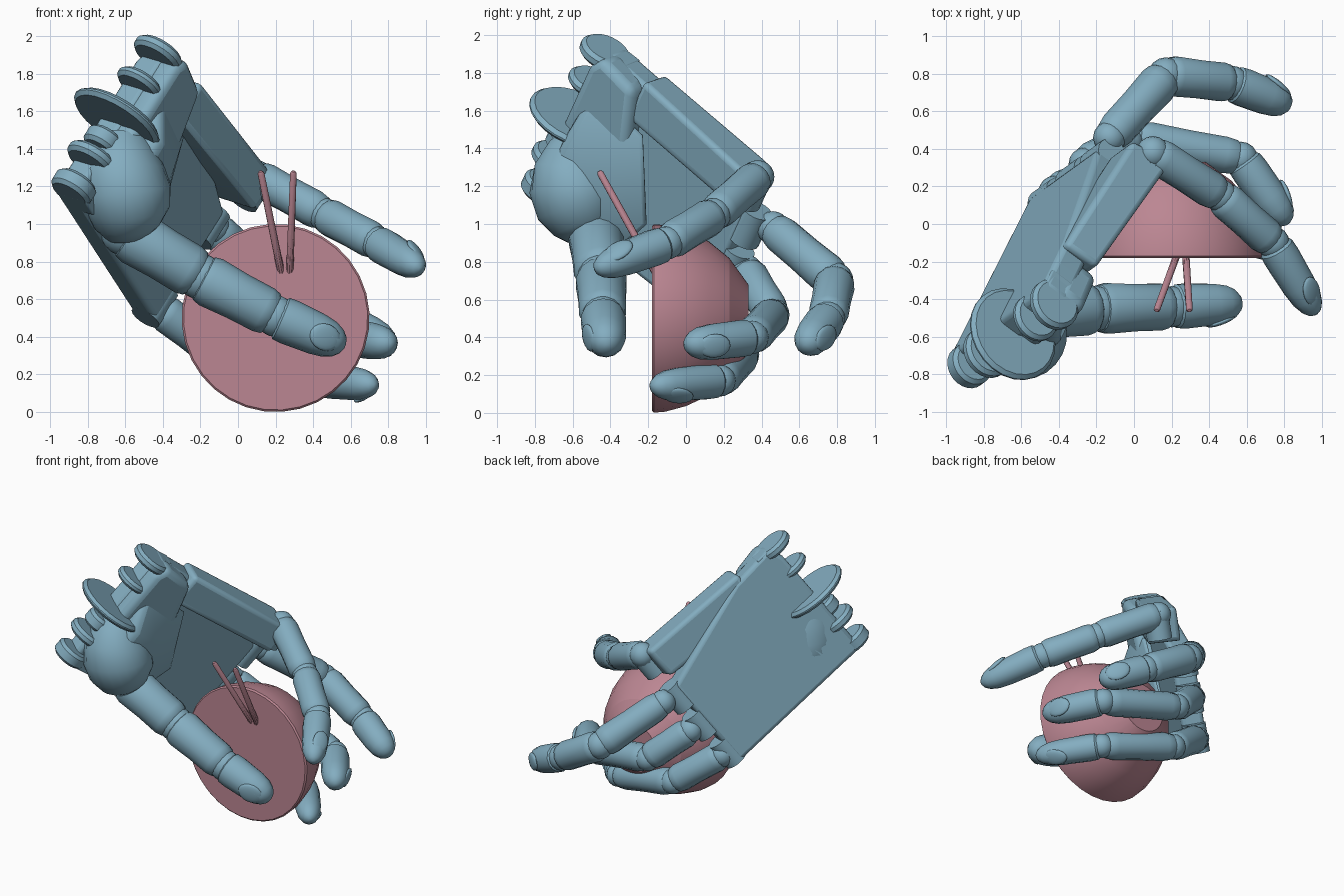
import bpy, bmesh, math
from mathutils import Vector as V

if "Cube" in bpy.data.objects:
    bpy.data.objects.remove(bpy.data.objects["Cube"])


def material(name, col):
    m = bpy.data.materials.new(name)
    m.diffuse_color = (*col, 1)
    m.use_nodes = True
    m.node_tree.nodes["Principled BSDF"].inputs["Base Color"].default_value = m.diffuse_color
    return m


BLUE = material("hand_blue", (0.23, 0.42, 0.53))
PINK = material("bowl_pink", (0.50, 0.24, 0.29))


def finish(name, bm, mat, angle=35):
    bmesh.ops.recalc_face_normals(bm, faces=bm.faces)
    me = bpy.data.meshes.new(name)
    bm.to_mesh(me)
    bm.free()
    me.materials.append(mat)
    ob = bpy.data.objects.new(name, me)
    bpy.context.collection.objects.link(ob)
    bpy.ops.object.select_all(action='DESELECT')
    bpy.context.view_layer.objects.active = ob
    ob.select_set(True)
    bpy.ops.object.shade_smooth_by_angle(angle=math.radians(angle))
    return ob


def tube(name, rings, mat=BLUE, n=16, angle=35):
    """Loft circles of given radius through (point, radius) pairs."""
    bm = bmesh.new()
    pts = [V(p) for p, r in rings]
    loops = []
    for i, (p, r) in enumerate(rings):
        d = (pts[min(i + 1, len(pts) - 1)] - pts[max(i - 1, 0)]).normalized()
        a = d.cross(V((0.31, 0.2, 0.93))).normalized()
        b = d.cross(a)
        loops.append([bm.verts.new(pts[i] + r * (math.cos(t) * a + math.sin(t) * b))
                      for t in (2 * math.pi * k / n for k in range(n))])
    for l0, l1 in zip(loops, loops[1:]):
        for k in range(n):
            bm.faces.new((l0[k], l0[(k + 1) % n], l1[(k + 1) % n], l1[k]))
    bm.faces.new(loops[0])
    bm.faces.new(loops[-1])
    return finish(name, bm, mat, angle)


def ellipsoid(name, c, axes):
    bm = bmesh.new()
    bmesh.ops.create_uvsphere(bm, u_segments=16, v_segments=10, radius=1)
    for v in bm.verts:
        v.co = V(c) + sum((ax * v.co[i] for i, ax in enumerate(axes)), V())
    return finish(name, bm, BLUE, 60)


# Palm frame: U towards the fingers, W across the wrist, N out of the back
A = V((-0.92, -0.78, 1.2))
U = V((0.37, 0.73, -0.57)).normalized()
W = V((0.5, 0.36, 0.79)).normalized()
N = W.cross(U).normalized()


def P(u, w, n):
    return A + U * u + W * w + N * n


def hull(name, pts, bevel):
    bm = bmesh.new()
    for p in pts:
        bm.verts.new(P(*p))
    r = bmesh.ops.convex_hull(bm, input=bm.verts)
    bmesh.ops.delete(bm, geom=list({g for g in r["geom_interior"]}), context='VERTS')
    bmesh.ops.dissolve_limit(bm, angle_limit=0.05, verts=bm.verts, edges=bm.edges)
    ob = finish(name, bm, BLUE)
    b = ob.modifiers.new("bevel", 'BEVEL')
    b.width, b.segments = bevel, 3
    return ob


# Palm slab, heel, thumb web and the angled index-side block
outline = [(0.04, -0.02), (0.04, 0.86), (0.08, 0.97), (0.42, 0.95), (0.6, 0.74),
           (1.2, 0.71), (1.2, -0.02)]
hull("palm", [(u, w, 0.09) for u, w in outline] + [(u, w, -0.07) for u, w in outline], 0.03)
hull("palm_heel", [(u, w, n) for u, w in ((0.05, 0.12), (0.05, 0.9), (0.1, 0.98), (0.35, 0.94),
                                          (0.62, 0.15)) for n in (-0.17, 0.0)], 0.05)
hull("thumb_web", [(0.1, 0.1, -0.1), (0.1, 0.8, -0.1), (0.5, 0.75, -0.1), (0.75, 0.3, -0.1),
                   (0.65, 0.02, -0.1), (0.14, 0.2, -0.28), (0.14, 0.5, -0.27), (0.36, 0.48, -0.27),
                   (0.46, 0.15, -0.27)], 0.05)
hull("index_block", [(0.36, 0.72, 0.08), (0.36, 0.99, 0.09), (1.17, 1.0, 0.02), (1.17, 0.76, 0.02),
                     (0.36, 0.76, -0.12), (0.36, 1.0, -0.12), (1.22, 1.0, -0.23),
                     (1.22, 0.78, -0.22)], 0.03)

# Wrist discs stacked across the wrist, with lugs joining them to the heel
for i, (t, r, h) in enumerate([(0.03, 0.12, 0.10), (0.22, 0.14, 0.07), (0.34, 0.10, 0.10),
                               (0.49, 0.26, 0.05), (0.73, 0.13, 0.06), (0.93, 0.14, 0.07)]):
    c = P(0.04, t, -0.02)
    tube(f"wrist_disc_{i}", [(c - W * h / 2, r - 0.02), (c - W * (h / 2 - 0.02), r),
                             (c + W * (h / 2 - 0.02), r), (c + W * h / 2, r - 0.02)], n=24)
    k, s = min(r, 0.13) * 0.8, h / 2
    hull(f"wrist_lug_{i}", [(u, t + w, -0.02 + n) for u in (0.06, 0.2)
                            for w in (-s, s) for n in (-k, k)], 0.01)

# Thumb mount
tube("thumb_mount", [((-0.60, -0.53, 1.46), 0.13), ((-0.61, -0.55, 1.39), 0.18),
                     ((-0.61, -0.58, 1.28), 0.225), ((-0.60, -0.585, 1.18), 0.245),
                     ((-0.59, -0.565, 1.09), 0.23), ((-0.59, -0.53, 1.0), 0.18),
                     ((-0.58, -0.51, 0.94), 0.12)], n=24, angle=50)

BODY = [(0.0, 0.72), (0.05, 0.92), (0.14, 1.0), (0.5, 0.97), (0.84, 1.0), (0.93, 0.93), (0.98, 0.75)]
TIP = [(0.02, 0.72), (0.08, 0.96), (0.2, 1.0), (0.6, 0.97), (0.78, 0.88), (0.9, 0.68),
       (0.97, 0.42), (1.0, 0.12)]
BOWL_C = V((0.2, 0.1, 0.5))


def finger(name, pts, radii):
    """Phalanges between the joints, knuckle balls, rounded tip and nail."""
    pts = [V(p) for p in pts]
    last = len(pts) - 2
    for i, (p, q) in enumerate(zip(pts, pts[1:])):
        prof = TIP if i == last else BODY
        tube(f"{name}_segment_{i}",
             [(p.lerp(q, t), k * (radii[i] + (radii[i + 1] - radii[i]) * t)) for t, k in prof], n=14)
        r = radii[i] * 0.88
        ellipsoid(f"{name}_joint_{i}", p, (V((r, 0, 0)), V((0, r, 0)), V((0, 0, r))))
    d = (pts[-1] - pts[-2]).normalized()
    out = pts[-1] - BOWL_C
    out = (out - d * out.dot(d)).normalized()
    r = radii[-1]
    ellipsoid(f"{name}_nail", pts[-2].lerp(pts[-1], 0.7) + out * r * 0.8,
              ((d - out * 0.3) * 0.085, d.cross(out) * r * 0.65, out * 0.022))


finger("index", [(0.10, 0.38, 1.25), (0.46, 0.15, 1.05), (0.74, -0.10, 0.90), (0.97, -0.48, 0.76)],
       [0.10, 0.10, 0.10, 0.09])
finger("middle", [(-0.13, 0.46, 0.98), (0.17, 0.79, 0.70), (0.52, 0.75, 0.50), (0.83, 0.63, 0.35)],
       [0.10, 0.11, 0.105, 0.10])
finger("ring", [(-0.26, 0.32, 0.75), (0.0, 0.46, 0.52), (0.57, 0.35, 0.40), (0.82, 0.0, 0.36)],
       [0.10, 0.10, 0.10, 0.10])
finger("little", [(-0.42, 0.17, 0.55), (-0.10, 0.30, 0.31), (0.44, 0.18, 0.17), (0.73, -0.18, 0.14)],
       [0.10, 0.10, 0.095, 0.09])
finger("thumb", [(-0.60, -0.48, 0.96), (-0.20, -0.45, 0.72), (0.20, -0.44, 0.51), (0.57, -0.42, 0.35)],
       [0.15, 0.14, 0.125, 0.11])

# Knuckle barrels along the plate edge
for i, (u, w, n) in enumerate([(1.2, 0.08, 0.01), (1.22, 0.36, 0.01), (1.22, 0.62, 0.01),
                               (1.2, 0.9, -0.13)]):
    tube(f"knuckle_{i}", [(P(u, w - 0.1, n), 0.085), (P(u, w + 0.1, n), 0.085)])

# Bowl turned sideways with a closed face, and two sticks
tube("bowl", [((0.2, y, 0.5), r) for y, r in
              ((-0.18, 0.49), (-0.17, 0.5), (-0.11, 0.495), (0.0, 0.465), (0.12, 0.41),
               (0.23, 0.32), (0.33, 0.18))], PINK, 32, 15)
for i, (a, b) in enumerate([((0.12, -0.46, 1.28), (0.23, -0.16, 0.74)),
                            ((0.295, -0.46, 1.28), (0.275, -0.16, 0.74))]):
    a, b = V(a), V(b)
    tube(f"stick_{i}", [(a, 0.01), (a.lerp(b, 0.02), 0.018), (b, 0.02)], PINK, 10)
